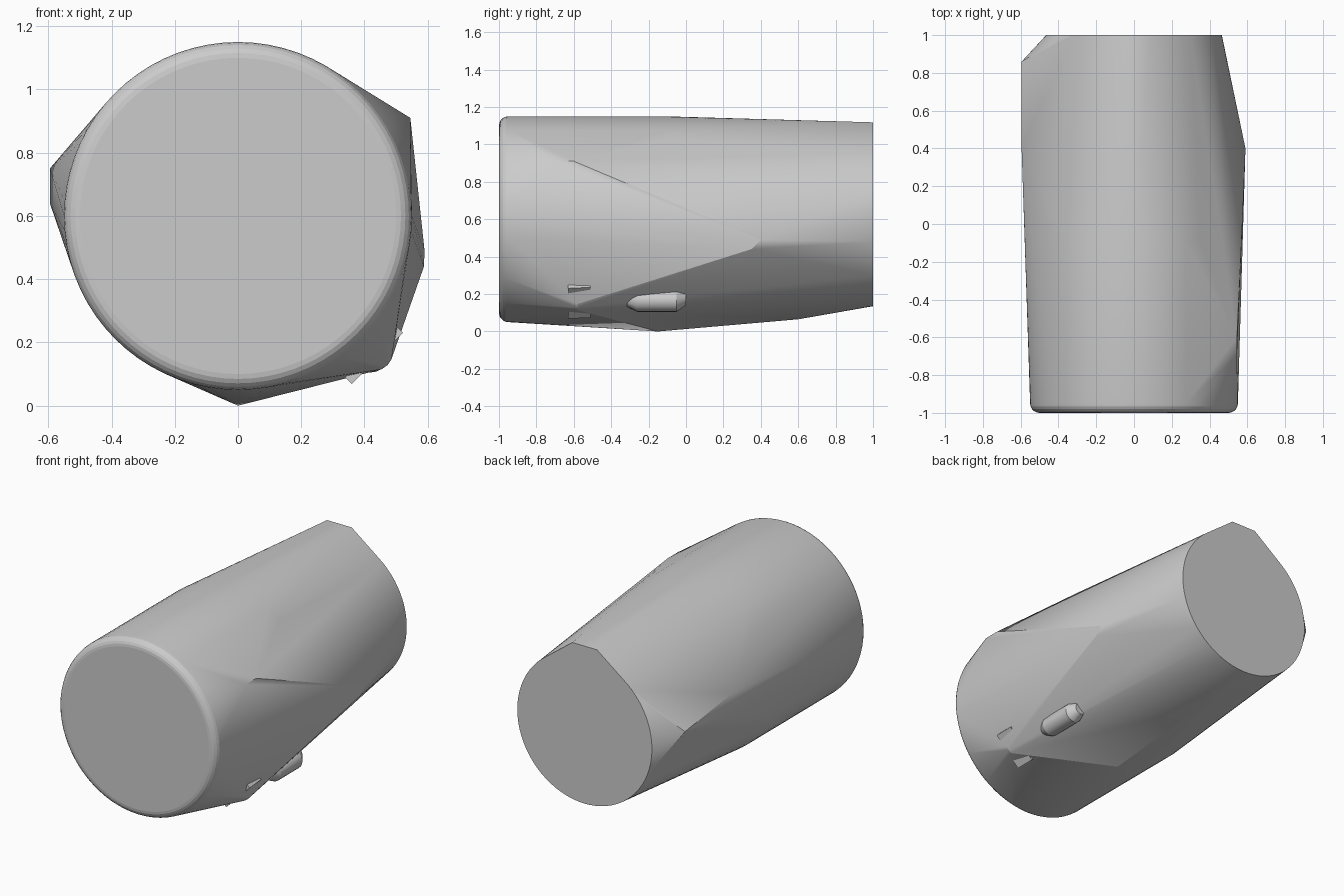
import bpy, bmesh
from math import sin, cos, pi, radians
from mathutils import Matrix, Vector

cube = bpy.data.objects.get("Cube")
if cube:
    bpy.data.objects.remove(cube, do_unlink=True)

grey = bpy.data.materials.new("plain_grey")
grey.use_nodes = True
colour = (0.6, 0.6, 0.6, 1)
grey.diffuse_color = colour
grey.node_tree.nodes["Principled BSDF"].inputs["Base Color"].default_value = colour

AXIS_Z = 0.6


def ring(y, radius, x=0.0, z=AXIS_Z, sides=72):
    return [Vector((x + radius * cos(2 * pi * i / sides), y,
                    z + radius * sin(2 * pi * i / sides))) for i in range(sides)]


def finish(name, bm):
    bmesh.ops.recalc_face_normals(bm, faces=bm.faces)
    mesh = bpy.data.meshes.new(name)
    bm.to_mesh(mesh)
    bm.free()
    mesh.materials.append(grey)
    obj = bpy.data.objects.new(name, mesh)
    bpy.context.scene.collection.objects.link(obj)
    return obj


def shell(name, points, angle):
    """Stretch a tight skin around a set of points."""
    bm = bmesh.new()
    for p in points:
        bm.verts.new(p)
    out = bmesh.ops.convex_hull(bm, input=bm.verts[:])
    spare = {g for g in out["geom_interior"] + out["geom_unused"]
             if isinstance(g, bmesh.types.BMVert)}
    bmesh.ops.delete(bm, geom=list(spare), context="VERTS")
    bmesh.ops.dissolve_limit(bm, angle_limit=radians(0.3),
                             verts=bm.verts[:], edges=bm.edges[:])
    obj = finish(name, bm)
    bpy.ops.object.select_all(action="DESELECT")
    obj.select_set(True)
    bpy.context.view_layer.objects.active = obj
    bpy.ops.object.shade_smooth_by_angle(angle=radians(angle))
    return obj


# Main body: rounded front rim, straight barrel, narrower back end
points = []
fillet = 0.05
for step in range(6):
    a = step / 5 * pi / 2
    points += ring(-1 + fillet * (1 - sin(a)), 0.55 - fillet * (1 - cos(a)))
points += ring(-0.1, 0.55) + ring(1, 0.465)

# Corners that push the skin outwards
points += [Vector(p) for p in (
    (-0.085, 1, 1.118), (0.085, 1, 1.118),                            # back top
    (-0.595, 0.86, 0.69), (-0.595, 0.4, 0.75), (-0.595, 0.5, 0.64),   # -x side
    (0.59, 0.4, 0.49), (0.588, 0.35, 0.44),                           # +x side
    (0.545, -0.7, 0.91), (0.545, -0.6, 0.91),                         # +x upper
    (0, -0.15, 0), (0, 0.6, 0.065))]                                  # underside
points += ring(-0.58, 0.06, 0.43, 0.17, 16)
shell("body", points, 9)

# Rounded bump on the lower side
bump = ring(-0.26, 0.06, 0.42, 0.165, 20) + ring(-0.05, 0.06, 0.42, 0.165, 20)
bump += ring(-0.34, 0.03, 0.41, 0.175, 20) + ring(0.0, 0.035, 0.41, 0.175, 20)
shell("side_bump", bump, 25)


# Two small wedge tabs either side of the lower corner
def tab(name, x, z, tilt):
    bm = bmesh.new()
    bmesh.ops.create_cube(bm, size=1)
    for v in bm.verts:
        if v.co.y > 0:
            v.co.z *= 0.5
    bmesh.ops.transform(bm, verts=bm.verts, matrix=(
        Matrix.Translation((x, -0.57, z)) @ Matrix.Rotation(radians(tilt), 4, "Y")
        @ Matrix.Diagonal((0.06, 0.12, 0.03, 1))))
    finish(name, bm)


tab("lower_tab", 0.37, 0.1, -45)
tab("upper_tab", 0.49, 0.22, -45)
